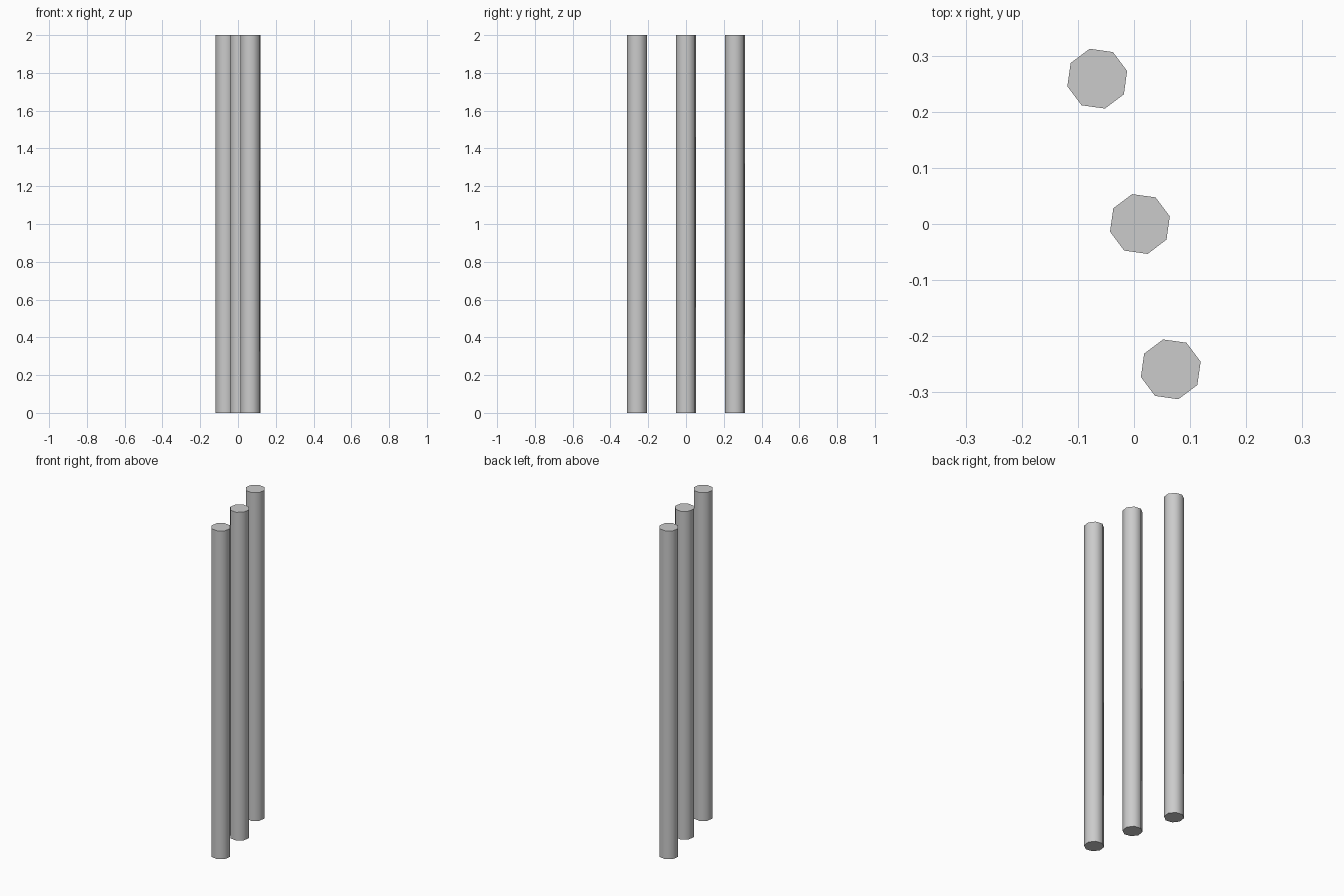
import bpy
import math

if "Cube" in bpy.data.objects:
    bpy.data.objects.remove(bpy.data.objects["Cube"])

RADIUS, HEIGHT = 0.055, 2.0
TWIST = math.radians(14.5)


def pole(name, x, y):
    # Eight-sided upright pole, smooth sides with sharp cap rims
    bpy.ops.mesh.primitive_cylinder_add(vertices=8, radius=RADIUS, depth=HEIGHT,
                                        location=(x, y, HEIGHT / 2),
                                        rotation=(0, 0, TWIST))
    bpy.context.object.name = name
    bpy.ops.object.shade_smooth_by_angle(angle=math.radians(60))


# Row of three poles, the middle one slightly off the line
pole("back_pole", -0.0655, 0.259)
pole("middle_pole", 0.0105, 0.0)
pole("front_pole", 0.0655, -0.259)
